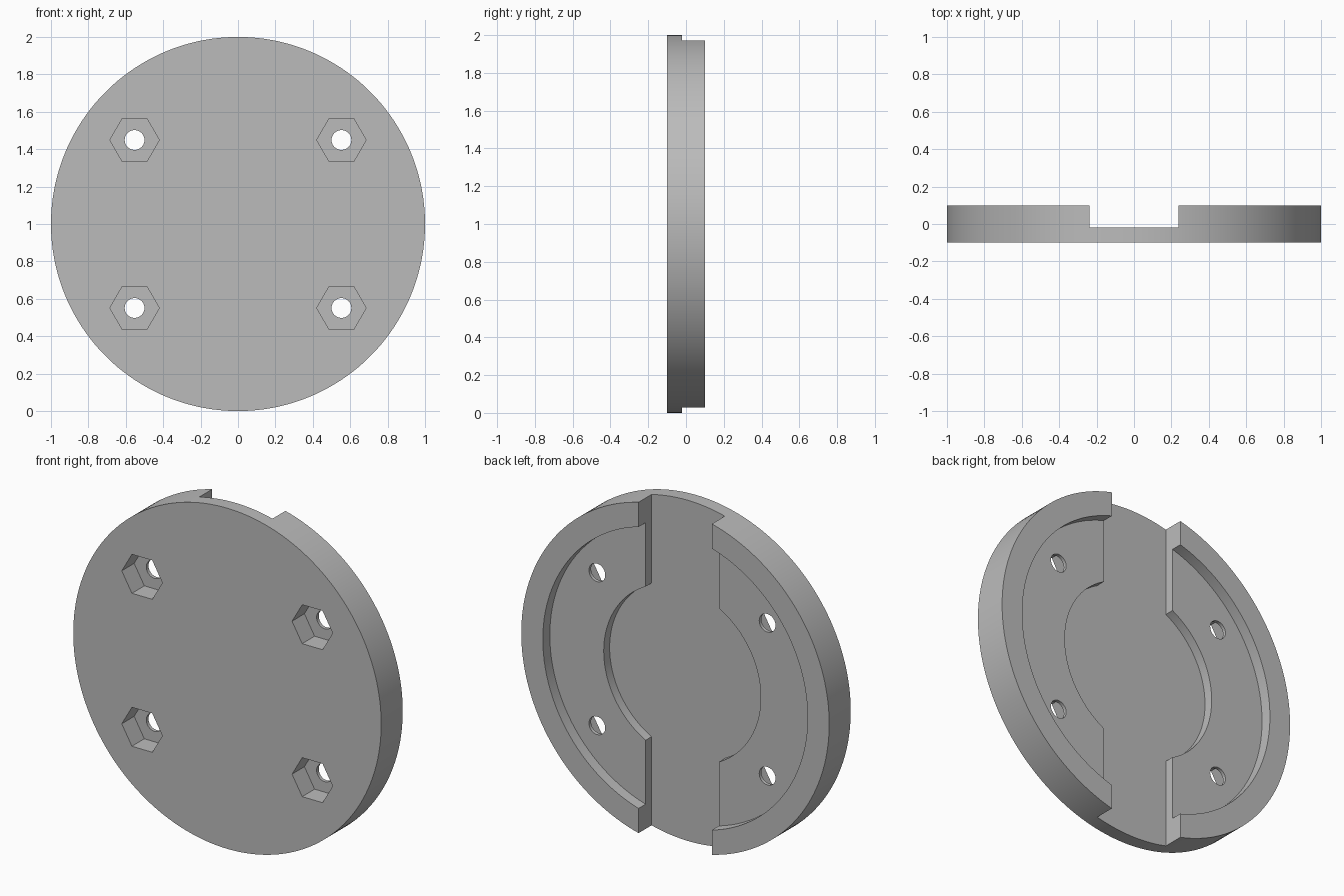
import bpy
from math import pi, radians

default = bpy.data.objects.get("Cube")
if default:
    bpy.data.objects.remove(default, do_unlink=True)

BACK, SLOT_FLOOR, LEDGE, NUT_FLOOR, FRONT = 0.1, -0.02, 0.035, 0.015, -0.1
OVER = 0.1  # how far cutters overshoot the surface


def disc(name, radius, y0, y1, x=0, z=1, sides=128, spin=0):
    """Cylinder lying along y between y0 and y1."""
    bpy.ops.mesh.primitive_cylinder_add(
        vertices=sides, radius=radius, depth=y1 - y0,
        location=(x, (y0 + y1) / 2, z), rotation=(pi / 2, spin, 0))
    obj = bpy.context.object
    obj.name = name
    return obj


def cut(target, cutter):
    """Subtract the cutter, then discard it."""
    cutter.hide_render = True
    mod = target.modifiers.new("cut", 'BOOLEAN')
    mod.operation = 'DIFFERENCE'
    mod.solver = 'EXACT'
    mod.object = cutter
    bpy.ops.object.select_all(action='DESELECT')
    target.select_set(True)
    bpy.context.view_layer.objects.active = target
    bpy.ops.object.modifier_apply(modifier=mod.name)
    bpy.data.objects.remove(cutter, do_unlink=True)


# Round plate
plate = disc("round_plate", 1, FRONT, BACK, sides=180)

# Stepped round recess in the back
cut(plate, disc("recess_cutter", 0.86, LEDGE, BACK + OVER))
cut(plate, disc("pocket_cutter", 0.51, SLOT_FLOOR, BACK + OVER))

# Vertical slot across the back
bpy.ops.mesh.primitive_cube_add(
    size=1, location=(0, (SLOT_FLOOR + BACK + OVER) / 2, 1))
slot = bpy.context.object
slot.name = "slot_cutter"
slot.scale = (0.476, BACK + OVER - SLOT_FLOOR, 2.4)
cut(plate, slot)

# Four bolt holes with hexagonal nut pockets in the front
for x in (-0.553, 0.553):
    for z in (0.551, 1.449):
        cut(plate, disc("nut_cutter", 0.132, FRONT - OVER, NUT_FLOOR,
                        x, z, sides=6, spin=radians(30)))
        cut(plate, disc("hole_cutter", 0.053, FRONT - OVER, BACK + OVER,
                        x, z, sides=40))

# Single grey finish
grey = bpy.data.materials.new("plain_grey")
grey.use_nodes = True
colour = (0.5, 0.5, 0.5, 1)
grey.diffuse_color = colour
grey.node_tree.nodes["Principled BSDF"].inputs["Base Color"].default_value = colour
plate.data.materials.clear()
plate.data.materials.append(grey)

plate.select_set(True)
bpy.context.view_layer.objects.active = plate
bpy.ops.object.shade_smooth_by_angle(angle=radians(30))
